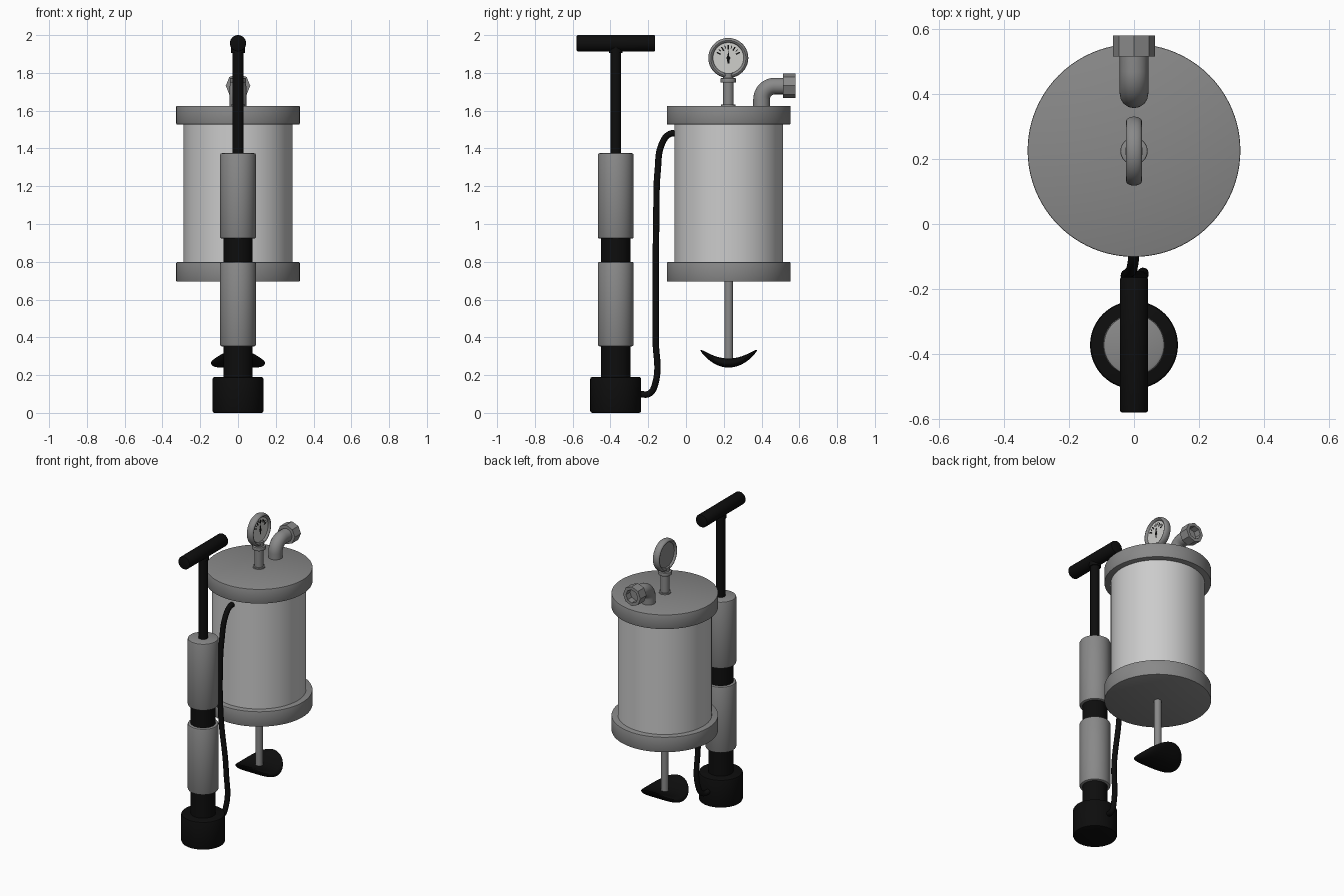
import bpy, bmesh, math
from mathutils import Matrix, Vector

if "Cube" in bpy.data.objects:
    bpy.data.objects.remove(bpy.data.objects["Cube"])


def mat(name, r, g, b):
    m = bpy.data.materials.new(name)
    m.diffuse_color = (r, g, b, 1)
    m.use_nodes = True
    m.node_tree.nodes["Principled BSDF"].inputs["Base Color"].default_value = m.diffuse_color
    return m


BLACK = mat("black rubber", 0.004, 0.004, 0.004)
GREY = mat("mid grey metal", 0.25, 0.25, 0.25)
LIGHT = mat("light grey tank", 0.6, 0.6, 0.6)
DIAL = mat("dial white", 0.62, 0.62, 0.6)

PUMP_Y, TANK_Y = -0.372, 0.226
ALONG_X = Matrix.Rotation(math.pi / 2, 4, 'Y')
ALONG_Y = Matrix.Rotation(-math.pi / 2, 4, 'X')


def finish(name, bm, material, matrix=Matrix()):
    bmesh.ops.recalc_face_normals(bm, faces=bm.faces)
    me = bpy.data.meshes.new(name)
    bm.to_mesh(me)
    bm.free()
    me.transform(matrix)
    me.materials.append(material)
    ob = bpy.data.objects.new(name, me)
    bpy.context.collection.objects.link(ob)
    smooth(ob)
    return ob


def smooth(ob):
    bpy.ops.object.select_all(action='DESELECT')
    ob.select_set(True)
    bpy.context.view_layer.objects.active = ob
    bpy.ops.object.shade_smooth_by_angle(angle=math.radians(32))


def lathe(name, profile, material, loc, axis=Matrix(), sides=64):
    """Turn a list of (radius, height) points about an axis."""
    bm = bmesh.new()
    vs = [bm.verts.new((r, 0, h)) for r, h in profile]
    es = [bm.edges.new(p) for p in zip(vs, vs[1:])]
    bmesh.ops.spin(bm, geom=vs + es, cent=(0, 0, 0), axis=(0, 0, 1),
                   angle=math.tau, steps=sides)
    bmesh.ops.remove_doubles(bm, verts=bm.verts, dist=1e-5)
    return finish(name, bm, material, Matrix.Translation(loc) @ axis)


def cylinder(name, r, z0, z1, material, loc, axis=Matrix(), b=0.0, sides=64):
    if b:
        k = b * 0.3
        prof = [(0, z0), (r - b, z0), (r - k, z0 + k), (r, z0 + b),
                (r, z1 - b), (r - k, z1 - k), (r - b, z1), (0, z1)]
    else:
        prof = [(0, z0), (r, z0), (r, z1), (0, z1)]
    return lathe(name, prof, material, loc, axis, sides)


def tube(name, points, radius, material, kind):
    cu = bpy.data.curves.new(name, 'CURVE')
    cu.dimensions = '3D'
    cu.bevel_depth = radius
    cu.bevel_resolution = 6
    cu.use_fill_caps = True
    sp = cu.splines.new(kind)
    pts = sp.bezier_points if kind == 'BEZIER' else sp.points
    pts.add(len(points) - 1)
    for p, co in zip(pts, points):
        if kind == 'BEZIER':
            p.co = co
            p.handle_left_type = p.handle_right_type = 'AUTO'
        else:
            p.co = (*co, 1)
    cu.materials.append(material)
    ob = bpy.data.objects.new(name, cu)
    bpy.context.collection.objects.link(ob)
    bpy.ops.object.select_all(action='DESELECT')
    ob.select_set(True)
    bpy.context.view_layer.objects.active = ob
    bpy.ops.object.convert(target='MESH')
    smooth(bpy.context.object)


# Hand pump
P = (0, PUMP_Y, 0)
cylinder("pump_base", 0.135, 0, 0.19, BLACK, P, b=0.01)
cylinder("pump_barrel", 0.077, 0.18, 1.3, BLACK, P)
cylinder("lower_sleeve", 0.095, 0.352, 0.80, GREY, P, b=0.01)
cylinder("upper_sleeve", 0.095, 0.922, 1.375, GREY, P, b=0.01)
cylinder("pump_rod", 0.029, 1.3, 1.95, BLACK, P, sides=32)
cylinder("handle_collar", 0.036, 1.905, 1.95, BLACK, P, sides=32)
cylinder("pump_handle", 0.043, -0.208, 0.208, BLACK, (0, PUMP_Y + 0.001, 1.957),
         ALONG_Y, b=0.006, sides=40)

# Hose from pump base to tank wall
tube("hose", [(0, -0.25, 0.10), (0.012, -0.195, 0.102), (0.022, -0.164, 0.15),
              (0.024, -0.161, 0.40), (-0.015, -0.16, 0.75), (-0.024, -0.157, 1.05),
              (-0.015, -0.15, 1.28), (-0.004, -0.125, 1.43), (0, -0.085, 1.477),
              (0, -0.05, 1.479)], 0.017, BLACK, 'BEZIER')

# Tank
T = (0, TANK_Y, 0)
cylinder("tank_body", 0.288, 0.75, 1.57, LIGHT, T, sides=96)
cylinder("tank_bottom_cap", 0.327, 0.695, 0.798, GREY, T, b=0.004, sides=96)
cylinder("tank_top_cap", 0.327, 1.527, 1.625, GREY, T, b=0.004, sides=96)
cylinder("foot_rod", 0.023, 0.265, 0.72, GREY, T, sides=32)

# Saddle-shaped foot: a round disc bent up at front and back
bm = bmesh.new()
N, RINGS = 64, 12
layers = []
for top in (True, False):
    rows = []
    for i in range(1, RINGS + 1):
        s = math.sin(i / RINGS * math.pi / 2)
        row = []
        for j in range(N):
            a = j / N * math.tau
            x, y = 0.143 * s * math.cos(a), 0.15 * s * math.sin(a)
            q = (abs(y) / 0.15) ** 2
            mid, half = 0.264 + 0.068 * q, 0.024 - 0.013 * q
            half *= (1 - s ** 8) ** 0.5 if i < RINGS else 0.15
            row.append(bm.verts.new((x, y, mid + (half if top else -half))))
        rows.append(row)
    centre = bm.verts.new((0, 0, 0.288 if top else 0.24))
    for j in range(N):
        k = (j + 1) % N
        bm.faces.new((centre, rows[0][j], rows[0][k]))
        for r0, r1 in zip(rows, rows[1:]):
            bm.faces.new((r0[j], r1[j], r1[k], r0[k]))
    layers.append(rows[-1])
for j in range(N):
    k = (j + 1) % N
    bm.faces.new((layers[0][j], layers[1][j], layers[1][k], layers[0][k]))
finish("foot_saddle", bm, BLACK, Matrix.Translation(T))

# Pressure gauge, dial facing +x
G = Vector((0, 0.224, 1.879))
cylinder("gauge_stem", 0.028, 1.61, 1.80, GREY, (0, 0.224, 0), sides=32)
cylinder("gauge_stem_foot", 0.038, 1.61, 1.633, GREY, (0, 0.224, 0), sides=32)
cylinder("gauge_collar", 0.042, 1.748, 1.772, GREY, (0, 0.224, 0), b=0.004, sides=32)
rim = [(0.093 + 0.013 * math.cos(a), 0.024 * math.sin(a))
       for a in [math.radians(-150 + 20 * i) for i in range(16)]]
lathe("gauge_case", [(0, -0.012)] + rim + [(0.08, 0.008), (0, 0.008)], GREY, G, ALONG_X)
cylinder("gauge_dial", 0.081, 0.004, 0.011, DIAL, G, ALONG_X)


def plate(name, outline, angle=0.0):
    """Thin black marking on the dial, outline in (y, z)."""
    bm = bmesh.new()
    f = bm.faces.new([bm.verts.new((0.0105, y, z)) for y, z in outline])
    ext = bmesh.ops.extrude_face_region(bm, geom=[f])["geom"]
    bmesh.ops.translate(bm, vec=(0.002, 0, 0),
                        verts=[v for v in ext if isinstance(v, bmesh.types.BMVert)])
    finish(name, bm, BLACK, Matrix.Translation(G) @ Matrix.Rotation(angle, 4, 'X'))


for i in range(9):
    w, r0 = (0.0035, 0.045) if i % 2 == 0 else (0.002, 0.053)
    plate(f"dial_tick_{i + 1}", [(-w, r0), (w, r0), (w, 0.068), (-w, 0.068)],
          math.radians(-64 + 16 * i))
plate("dial_needle", [(-0.005, -0.03), (0.005, -0.03), (0.006, -0.012), (0.011, 0),
                      (0.004, 0.012), (0, 0.043), (-0.004, 0.012), (-0.011, 0),
                      (-0.006, -0.012)])

# Outlet elbow and eight-sided nut with open end
bend = [(0, 0.47 - 0.07 * math.cos(a), 1.66 + 0.07 * math.sin(a))
        for a in [math.pi / 2 * i / 12 for i in range(13)]]
tube("outlet_elbow", [(0, 0.40, 1.61)] + bend + [(0, 0.53, 1.73)], 0.044, GREY, 'POLY')
lathe("outlet_nut", [(0, 0.514), (0.065, 0.514), (0.065, 0.579), (0.044, 0.579),
                     (0.044, 0.535), (0, 0.535)], GREY, (0, 0, 1.732), ALONG_Y, sides=8)
